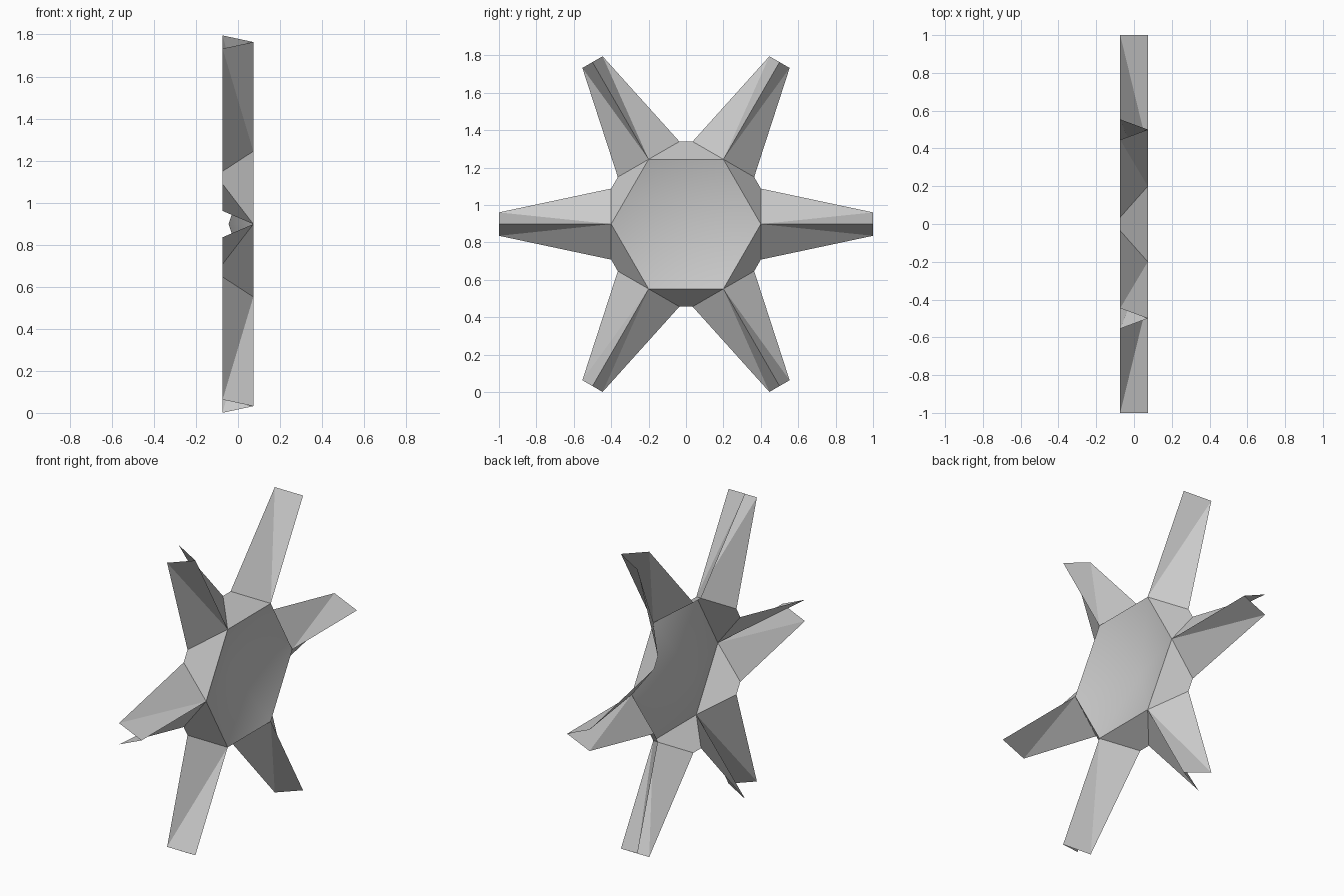
import bpy
import bmesh
from math import radians
from mathutils import Matrix, Vector

cube = bpy.data.objects.get("Cube")
if cube:
    bpy.data.objects.remove(cube)

SIDES = 6
CENTRE = Vector((0, 0, 0.898))
FACE, BACK = 0.073, -0.073       # ridge plane and open rear plane
HUB_R, TIP_R = 0.4, 1.0
BASE_W, TIP_W = 0.19, 0.0625     # half widths of a ray
DISH_X = -0.045                  # deepest point of the dish

grey = bpy.data.materials.new("light_grey")
grey.use_nodes = True
colour = (0.6, 0.6, 0.6, 1)
grey.diffuse_color = colour
grey.node_tree.nodes["Principled BSDF"].inputs["Base Color"].default_value = colour


def turned(step, x, y, z=0.0):
    """Point given beside the +y ray, turned to the ray numbered step."""
    return Matrix.Rotation(radians(360 / SIDES * step), 3, 'X') @ Vector((x, y, z)) + CENTRE


def build(name, polygons, smooth=False):
    """Make a welded sheet whose faces look towards +x."""
    bm = bmesh.new()
    for points in polygons:
        bm.faces.new([bm.verts.new(p) for p in points])
    bmesh.ops.remove_doubles(bm, verts=bm.verts, dist=0.0005)
    bm.normal_update()
    bmesh.ops.reverse_faces(bm, faces=[f for f in bm.faces if f.normal.x < 0])
    for face in bm.faces:
        face.smooth = smooth
    mesh = bpy.data.meshes.new(name)
    bm.to_mesh(mesh)
    bm.free()
    mesh.materials.append(grey)
    obj = bpy.data.objects.new(name, mesh)
    bpy.context.collection.objects.link(obj)
    return obj


# Sunken hub: a shallow six-sided dish
apex = CENTRE + Vector((DISH_X, 0, 0))
build("hub_dish", [(apex, turned(i, FACE, HUB_R), turned(i + 1, FACE, HUB_R))
                   for i in range(SIDES)], smooth=True)

# Sloping collar panels between neighbouring rays
build("collar", [(turned(i, FACE, HUB_R), turned(i, BACK, HUB_R, BASE_W),
                  turned(i + 1, BACK, HUB_R, -BASE_W), turned(i + 1, FACE, HUB_R))
                 for i in range(SIDES)])

# Tapered rays: ridged open sheets, two triangles on each flank
for i in range(SIDES):
    flanks = []
    for side in (-1, 1):
        ridge_in = turned(i, FACE, HUB_R)
        ridge_tip = turned(i, FACE, TIP_R)
        base_in = turned(i, BACK, HUB_R, side * BASE_W)
        base_tip = turned(i, BACK, TIP_R, side * TIP_W)
        flanks += [(ridge_in, ridge_tip, base_tip), (ridge_in, base_tip, base_in)]
    build(f"ray_{i + 1}", flanks)
